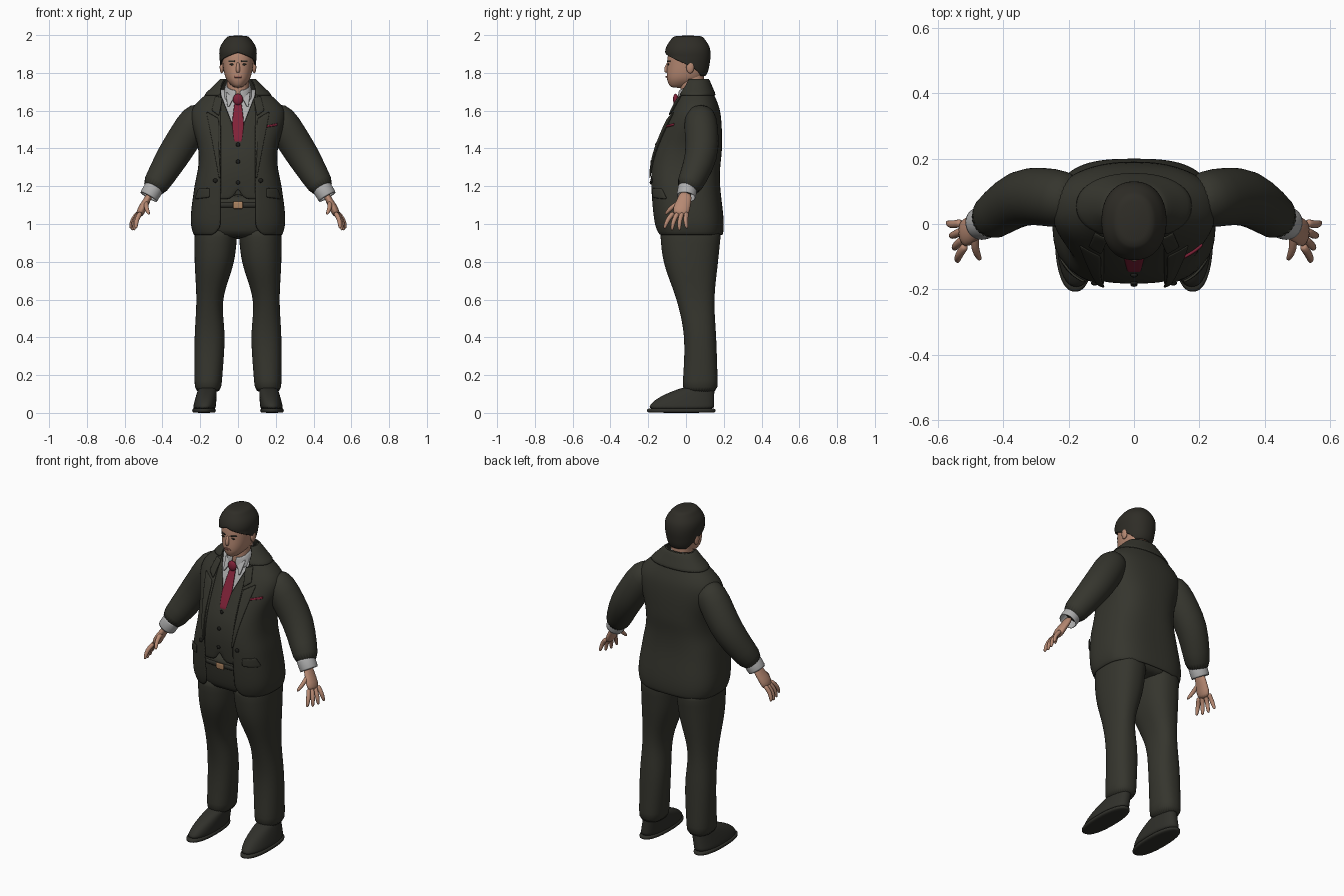
import bpy, bmesh
from math import sin, cos, asin, pi, radians
from mathutils import Vector

if "Cube" in bpy.data.objects:
    bpy.data.objects.remove(bpy.data.objects["Cube"])


def material(name, red, green, blue):
    mat = bpy.data.materials.new(name)
    mat.use_nodes = True
    colour = (red, green, blue, 1)
    mat.diffuse_color = colour
    shader = mat.node_tree.nodes["Principled BSDF"]
    shader.inputs["Base Color"].default_value = colour
    shader.inputs["Roughness"].default_value = .8
    return mat


SUIT = material("dark olive suit", .036, .036, .027)
HAIR = material("dark hair", .028, .026, .02)
SHOE = material("dark leather", .03, .03, .024)
SKIN = material("skin", .47, .25, .17)
LIPS = material("lips", .33, .13, .1)
SHIRT = material("pale grey shirt", .42, .42, .42)
TIE = material("crimson silk", .22, .016, .04)
BRASS = material("brass", .45, .25, .13)
BUTTON = material("black button", .012, .012, .01)


def finish(name, bm, mat, mirror=False, thick=0, levels=1):
    bmesh.ops.remove_doubles(bm, verts=bm.verts, dist=.00001)
    bmesh.ops.recalc_face_normals(bm, faces=bm.faces)
    mesh = bpy.data.meshes.new(name)
    bm.to_mesh(mesh)
    bm.free()
    mesh.materials.append(mat)
    for polygon in mesh.polygons:
        polygon.use_smooth = True
    part = bpy.data.objects.new(name, mesh)
    bpy.context.collection.objects.link(part)
    if mirror:
        part.modifiers.new("mirror", 'MIRROR')
    if thick:
        solid = part.modifiers.new("thickness", 'SOLIDIFY')
        solid.thickness, solid.offset = thick, 0
    if levels:
        smooth = part.modifiers.new("smooth", 'SUBSURF')
        smooth.levels = smooth.render_levels = levels
    return part


def loft(name, rings, mat, closed=True, caps=(True, True), **options):
    """Skin a list of equally long point rings."""
    bm = bmesh.new()
    rows = [[bm.verts.new(point) for point in ring_points] for ring_points in rings]
    count = len(rows[0])
    for low, high in zip(rows, rows[1:]):
        for i in range(count if closed else count - 1):
            j = (i + 1) % count
            bm.faces.new((low[i], low[j], high[j], high[i]))
    for wanted, row in zip(caps, (rows[0], rows[-1])):
        if wanted:
            bm.faces.new(row)
    return finish(name, bm, mat, **options)


def ring(z, half, front, back, power=2.3, centre=0, gap=None, tilt=0, count=40):
    """Superellipse around z, starting at the front, optionally open there."""
    middle, depth = (front + back) / 2, (back - front) / 2
    start = gap or 0
    steps = count if gap is None else count - 1
    points = []
    for i in range(count):
        angle = start + (pi - start) * 2 * i / steps
        s, c = sin(angle), -cos(angle)
        x = half * abs(s) ** (2 / power) * (1 if s > 0 else -1)
        y = depth * abs(c) ** (2 / power) * (1 if c > 0 else -1)
        points.append((centre + x, middle + y, z + tilt * y))
    return points


def spread(low, high, rows):
    return [low + (high - low) * i / (rows - 1) for i in range(rows)]


def sample(table, z):
    """Smooth curve through the rows of a profile table."""
    z = min(max(z, table[0][0]), table[-1][0])
    last = len(table) - 1
    k = next(i for i in range(last) if z <= table[i + 1][0])

    def slope(i, column):
        a, b = table[max(i - 1, 0)], table[min(i + 1, last)]
        return (b[column] - a[column]) / (b[0] - a[0])

    lower, upper = table[k], table[k + 1]
    span = upper[0] - lower[0]
    t = (z - lower[0]) / span
    ease = t * t * (3 - 2 * t)
    return [lower[c] + (upper[c] - lower[c]) * ease
            + span * t * (1 - t) * ((1 - t) * slope(k, c) - t * slope(k + 1, c))
            for c in range(1, len(lower))]


def power_at(z):
    """The belly is squarer than the neck and head."""
    return 2.2 + min(.7, max(0, 1.7 - z) * 1.4)


def shell(name, table, heights, inset, mat, opening=None, angle=None, lift=0, thick=.01, top=False):
    """Garment or hair following a profile; opening is a half width rule."""
    rings = []
    for z in heights:
        half, front, back = sample(table, z)
        half, power, gap = half - inset, power_at(z), None
        if opening:
            gap = asin(min(.8, opening(z) / half) ** (power / 2))
        elif angle:
            gap = angle(z)
        rings.append(ring(z + lift, half, front + inset, back - inset, power, gap=gap))
    if gap is None:
        return loft(name, rings, mat)
    return loft(name, rings, mat, closed=False, caps=(False, top), thick=thick)


def front_y(table, x, z):
    half, front, back = sample(table, z)
    power = power_at(z)
    across = min(abs(x) / half, .97)
    return (front + back) / 2 - (back - front) / 2 * (1 - across ** power) ** (1 / power)


def patch(name, edges, lift, mat, table, mirror=True, thick=.008):
    """Thin plate on the front, between edges given as inner x, z and outer x, z."""
    rings = []
    for first, second in zip(edges, edges[1:]):
        for t in spread(0, 1, 4):
            x0, z0, x1, z1 = (a + (b - a) * t for a, b in zip(first, second))
            line = zip(spread(x0, x1, 7), spread(z0, z1, 7))
            row = [(x, front_y(table, x, z) - lift, z) for x, z in line]
            if not rings or row != rings[-1]:
                rings.append(row)
    return loft(name, rings, mat, closed=False, caps=(False, False), mirror=mirror, thick=thick)


def tube(name, path, mat, flat=1, mirror=True, count=16, **options):
    """Tube through points with radii, optionally flattened across y."""
    points = [Vector(p[:3]) for p in path]
    rings = []
    for i, point in enumerate(points):
        along = (points[min(i + 1, len(points) - 1)] - points[max(i - 1, 0)]).normalized()
        side = Vector((0, 1, 0))
        side = (side - along * side.dot(along)).normalized()
        across = along.cross(side) * flat
        turns = [2 * pi * k / count for k in range(count)]
        rings.append([point + (across * cos(a) + side * sin(a)) * path[i][3] for a in turns])
    return loft(name, rings, mat, mirror=mirror, **options)


def bead(name, place, size, mat, mirror=False):
    bm = bmesh.new()
    bmesh.ops.create_uvsphere(bm, u_segments=16, v_segments=10, radius=1)
    for vert in bm.verts:
        vert.co = vert.co * Vector(size) + Vector(place)
    return finish(name, bm, mat, mirror, levels=0)


# Profiles: height, half width, front, back
TORSO = [(.9, .22, -.14, .19), (1, .25, -.17, .2), (1.2, .23, -.19, .18), (1.3, .21, -.19, .18),
         (1.4, .21, -.17, .19), (1.6, .25, -.08, .18), (1.7, .15, -.03, .14), (1.77, .08, 0, .11)]
HEAD = [(1.72, .02, -.08, 0), (1.76, .06, -.1, .08), (1.84, .08, -.1, .11),
        (1.92, .08, -.09, .11), (1.98, .04, -.05, .07)]
# Trouser leg: height, inner x, outer x, front, back
LEG = [(.1, .09, .23, -.02, .17), (.4, .07, .23, -.01, .16), (.6, .08, .22, -.05, .15),
       (.8, .02, .23, -.12, .17), (1, 0, .23, -.14, .19)]

# Jacket, waistcoat, shirt and trouser seat
shell("jacket", TORSO, spread(.94, 1.77, 22), .004, SUIT, lambda z: .09 + max(0, .98 - z))
shell("jacket_collar", TORSO, spread(1.68, 1.77, 4), -.006, SUIT, lambda z: .09)
shell("waistcoat", TORSO, spread(1.13, 1.7, 20), .014, SUIT, lambda z: max(0, .4 * (z - 1.46), 1.17 - z))
shell("shirt", TORSO, spread(1.4, 1.72, 9), .026, SHIRT)
shell("trouser_seat", TORSO, spread(.92, 1.16, 6), .024, SUIT)
shell("belt", TORSO, spread(1.08, 1.12, 4), .017, SHOE)
patch("belt_buckle", [(-.026, 1.08, .026, 1.08), (-.026, 1.12, .026, 1.12)], -.012, BRASS, TORSO, False)

# Lapels, pockets and buttons
patch("lapel", [(.09, 1.24, .1, 1.24), (.1, 1.4, .14, 1.45), (.1, 1.56, .17, 1.6)], .006, SUIT, TORSO)
patch("upper_lapel", [(.1, 1.57, .14, 1.6), (.08, 1.67, .12, 1.68)], .006, SUIT, TORSO)
patch("pocket_flap", [(.15, 1.19, .21, 1.19), (.15, 1.14, .23, 1.13)], .008, SUIT, TORSO)
patch("pocket_square", [(.145, 1.51, .21, 1.52), (.145, 1.52, .21, 1.535)], .004, TIE, TORSO, False)
for z in (1.42, 1.33, 1.22):
    bead("waistcoat_button", (0, front_y(TORSO, 0, z) + .006, z), (.011, .007, .011), BUTTON)
bead("jacket_button", (.12, front_y(TORSO, .12, 1.23), 1.23), (.012, .008, .012), BUTTON, True)

# Shirt collar and tie
collar = [ring(1.67 + .07 * t, .08 - .02 * t, -.045 + .01 * t, .1 - .01 * t, gap=.12, tilt=.3 + .2 * t)
          for t in spread(0, 1, 4)]
loft("shirt_collar", collar, SHIRT, closed=False, caps=(False, False), thick=.008)
patch("collar_point", [(.016, 1.68, .066, 1.7), (.046, 1.62, .056, 1.62)], -.008, SHIRT, TORSO)
bead("tie_knot", (0, -.055, 1.66), (.027, .014, .03), TIE)
patch("tie", [(-w, z, w, z) for z, w in ((1.43, .02), (1.53, .033), (1.65, .018))], -.012, TIE, TORSO, False)

# Sleeves, cuffs and hands
tube("sleeve", [(.17, .08, 1.6, .06), (.22, .075, 1.56, .09), (.28, .085, 1.46, .09), (.345, .085, 1.36, .088),
                (.41, .04, 1.25, .074), (.46, 0, 1.17, .066)], SUIT, count=24)
tube("shirt_cuff", [(.44, .01, 1.2, .05), (.475, 0, 1.14, .05)], SHIRT, caps=(False, False), thick=.006)
tube("palm", [(.46, 0, 1.17, .035), (.485, -.01, 1.12, .038), (.51, -.025, 1.08, .047), (.525, -.03, 1.04, .04)],
     SKIN, flat=.5)


def finger(name, base, tip):
    base, tip, bend = Vector(base), Vector(tip), Vector((.008, -.006, .004))
    path = [(*(base.lerp(tip, t) + bend * sin(pi * t)), .013 * (1 - .5 * t ** 4)) for t in spread(0, 1, 6)]
    tube(name, path, SKIN, count=10)


for i, name in enumerate(("index_finger", "middle_finger", "ring_finger", "little_finger")):
    drop = .01 * abs(i - 1.5)
    finger(name, (.515 + .004 * i, -.065 + .023 * i, 1.06), (.54 + .01 * i, -.115 + .04 * i, .96 + drop))
finger("thumb", (.485, -.025, 1.12), (.47, -.11, 1.05))

# Trouser legs
leg_rings = []
for z in spread(.1, 1, 14):
    inner, outer, front, back = sample(LEG, z)
    leg_rings.append(ring(z, (outer - inner) / 2, front, back, centre=(inner + outer) / 2))
loft("trouser_leg", leg_rings, SUIT, mirror=True)

# Shoes
upper = [ring(.015 + .125 * t, .06 - .015 * t * t, -.2 + .2 * t * t, .15, centre=.18 - .02 * t)
         for t in spread(0, 1, 7)]
loft("shoe_upper", upper, SHOE, mirror=True)
sole = [ring(z, .055 + grow, -.2 - grow, .15 + grow, centre=.18)
        for z, grow in ((0, 0), (.005, .008), (.02, .008), (.025, 0))]
loft("shoe_sole", sole, SHOE, mirror=True)

# Head, neck and hair
loft("neck", [ring(z, .058, -.03, .095) for z in spread(1.62, 1.84, 5)], SKIN)
shell("head", HEAD, spread(1.72, 1.98, 14), 0, SKIN)
shell("hair", HEAD, spread(1.77, 1.98, 16), -.011, HAIR, lift=.014, top=True,
      angle=lambda z: radians(140) * max(0, (1.885 - z) / .115) ** .6)

# Face
tube("nose", [(0, -.09, 1.86, .006), (0, -.1, 1.84, .009), (0, -.107, 1.815, .012), (0, -.1, 1.8, .009)],
     SKIN, mirror=False)
bead("ear", (.086, .022, 1.83), (.011, .021, .033), SKIN, True)
bead("eye", (.032, front_y(HEAD, .032, 1.845), 1.845), (.012, .004, .005), HAIR, True)
patch("eyebrow", [(.014, 1.858, .052, 1.857), (.016, 1.865, .05, 1.866)], .002, HAIR, HEAD, thick=.005)
patch("mouth", [(-.024, 1.774, .024, 1.774), (-.016, 1.785, .016, 1.785)], .002, LIPS, HEAD, False, .007)
